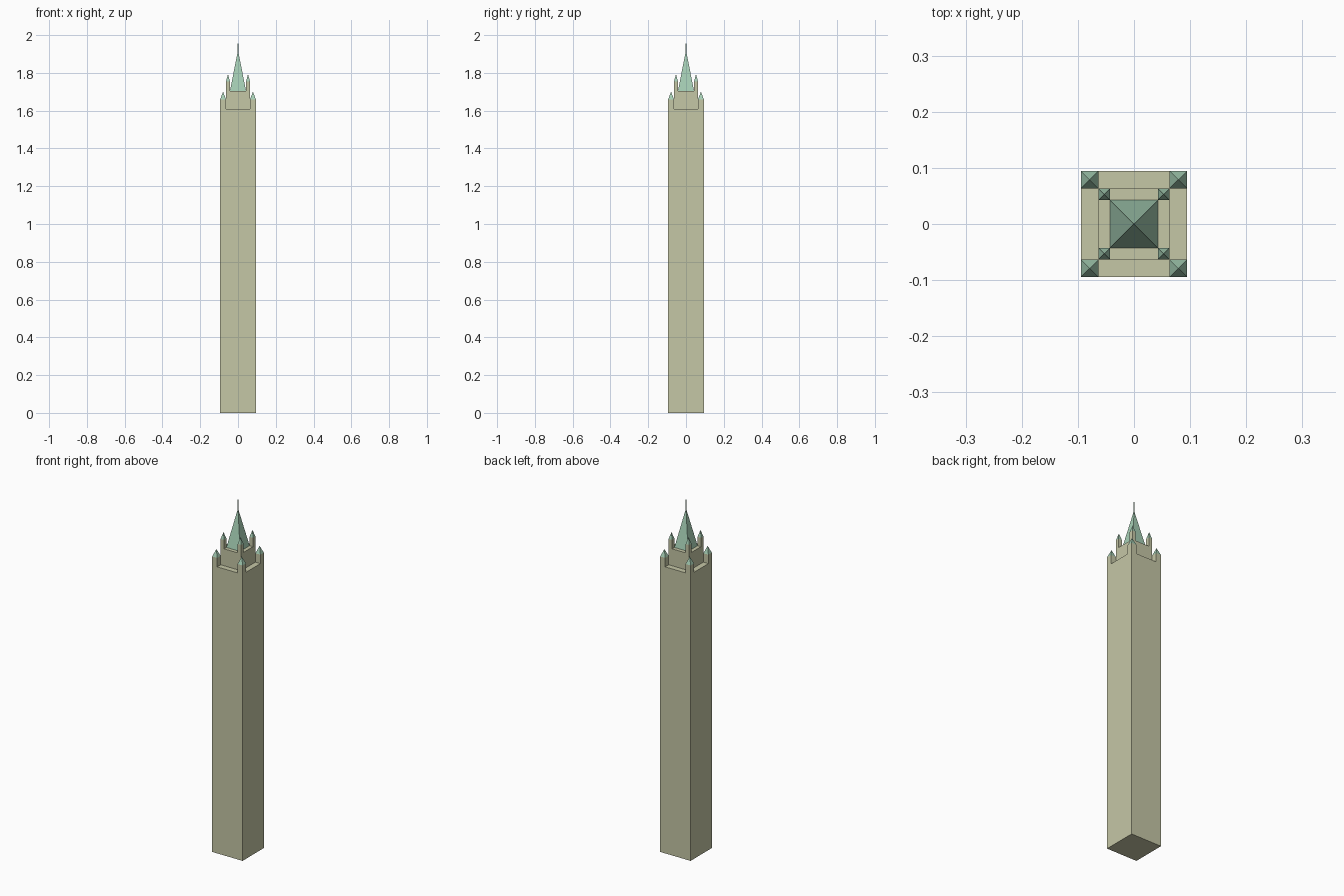
import bpy
import math

if "Cube" in bpy.data.objects:
    bpy.data.objects.remove(bpy.data.objects["Cube"])


def material(name, color):
    m = bpy.data.materials.new(name)
    m.diffuse_color = (*color, 1)
    m.use_nodes = True
    m.node_tree.nodes["Principled BSDF"].inputs["Base Color"].default_value = m.diffuse_color
    return m


stone = material("stone", (0.56, 0.57, 0.38))
copper = material("copper", (0.38, 0.62, 0.46))


def block(name, x, y, half, z0, z1):
    bpy.ops.mesh.primitive_cube_add(size=1, location=(x, y, (z0 + z1) / 2))
    o = bpy.context.object
    o.name = name
    o.scale = (2 * half, 2 * half, z1 - z0)
    o.data.materials.append(stone)


def pyramid(name, x, y, half, z0, z1):
    bpy.ops.mesh.primitive_cone_add(
        vertices=4, radius1=half * math.sqrt(2), radius2=0, depth=z1 - z0,
        location=(x, y, (z0 + z1) / 2), rotation=(0, 0, math.pi / 4))
    o = bpy.context.object
    o.name = name
    o.data.materials.append(copper)


def corner_turrets(name, outer, width, z0, eaves, tip):
    c = outer - width / 2
    for sx in (-1, 1):
        for sy in (-1, 1):
            block(name, sx * c, sy * c, width / 2, z0, eaves)
            pyramid(name + "_roof", sx * c, sy * c, width / 2, eaves, tip)


# Shaft and its corner turrets
block("shaft", 0, 0, 0.0945, 0, 1.61)
corner_turrets("lower_turret", 0.0945, 0.031, 1.61, 1.66, 1.70)

# Set-back upper stage with its smaller turrets
block("upper_stage", 0, 0, 0.0635, 1.61, 1.705)
corner_turrets("upper_turret", 0.0635, 0.021, 1.705, 1.755, 1.793)

# Spire and tapering needle
pyramid("spire", 0, 0, 0.0425, 1.705, 1.92)
pyramid("needle", 0, 0, 0.0035, 1.88, 2.0)
